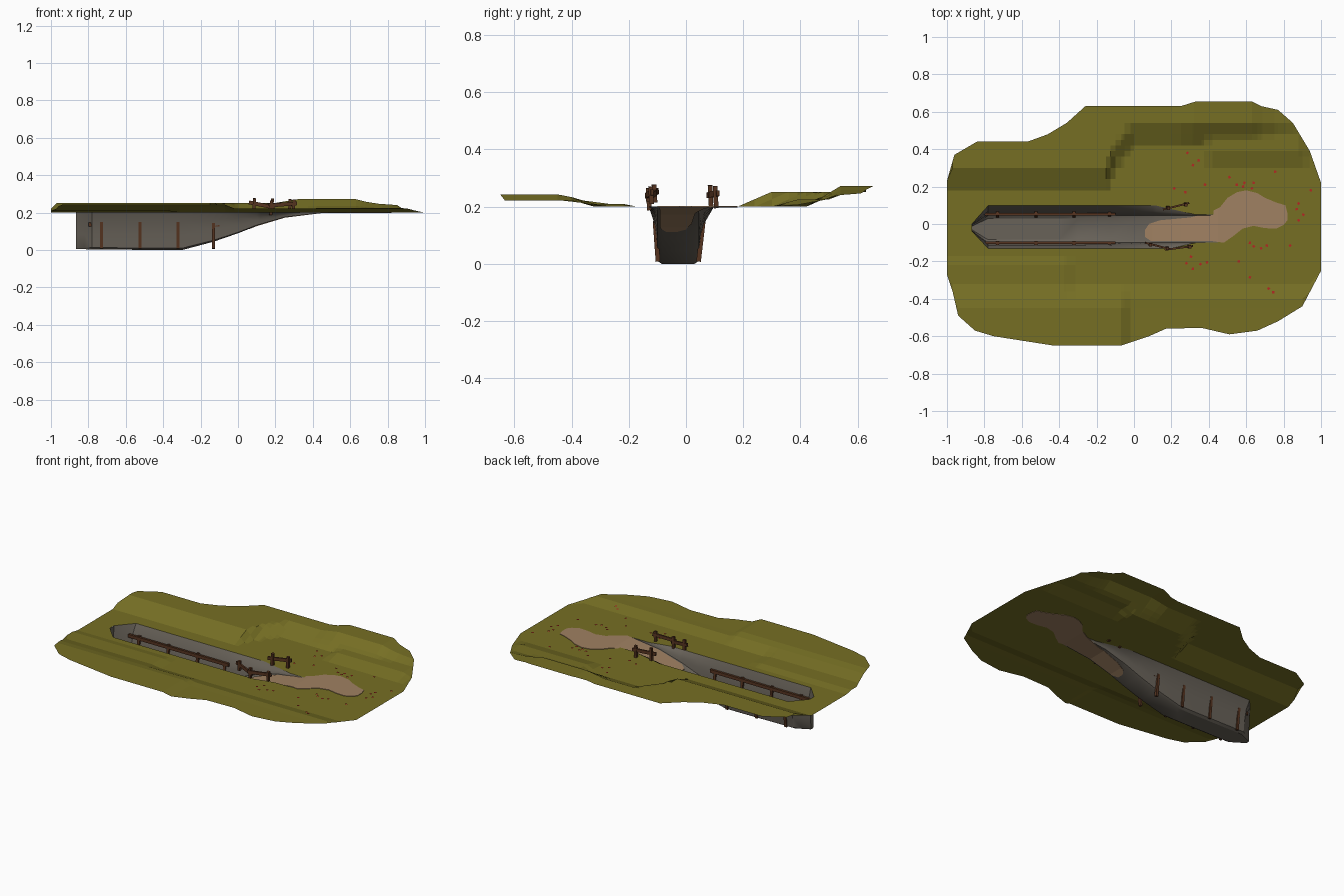
import bpy, bmesh, math
from mathutils import Vector

if "Cube" in bpy.data.objects:
    bpy.data.objects.remove(bpy.data.objects["Cube"])


def material(name, rgb):
    m = bpy.data.materials.new(name)
    m.diffuse_color = [(c / 255 / 12.92 if c < 11 else ((c / 255 + .055) / 1.055) ** 2.4) for c in rgb] + [1]
    m.use_nodes = True
    m.node_tree.nodes["Principled BSDF"].inputs["Base Color"].default_value = m.diffuse_color
    return m


GRASS = material("grass green", (118, 111, 36))
SAND = material("sandy dirt", (160, 129, 98))
STONE = material("grey earth", (104, 98, 89))
WOOD = material("dark wood", (86, 52, 32))
RED = material("poppy red", (178, 42, 34))


def interp(pts, x):
    if x <= pts[0][0]:
        return pts[0][1]
    for (x0, y0), (x1, y1) in zip(pts, pts[1:]):
        if x <= x1:
            return y0 + (y1 - y0) * (x - x0) / (x1 - x0)
    return pts[-1][1]


def finish(name, bm, mat, merge=True):
    if merge:
        bmesh.ops.remove_doubles(bm, verts=bm.verts, dist=1e-5)
    me = bpy.data.meshes.new(name)
    bm.to_mesh(me)
    bm.free()
    me.materials.append(mat)
    ob = bpy.data.objects.new(name, me)
    bpy.context.collection.objects.link(ob)
    return ob


def skin(bm, rows, closed=False):
    """Bridge rows of points with quads, dropping collapsed corners."""
    cache = {}

    def vert(p):
        key = tuple(round(c, 5) for c in p)
        if key not in cache:
            cache[key] = bm.verts.new(p)
        return cache[key]
    for a, b in zip(rows, rows[1:]):
        n = len(a)
        for i in range(n if closed else n - 1):
            j = (i + 1) % n
            vs = list(dict.fromkeys(vert(p) for p in (a[i], b[i], b[j], a[j])))
            if len(vs) > 2 and not bm.faces.get(vs):
                bm.faces.new(vs)
    return vert


# Ground outline (far and near edge), trench floor height and trench rim
FAR = [(-1, .23), (-.96, .37), (-.84, .44), (-.57, .44), (-.46, .48), (-.36, .54), (-.26, .63), (.25, .63),
       (.33, .655), (.63, .655), (.68, .63), (.77, .61), (.85, .54), (.94, .39), (1, .22)]
NEAR = [(-1, -.27), (-.97, -.36), (-.94, -.49), (-.85, -.57), (-.75, -.6), (-.43, -.65), (-.07, -.65), (.08, -.6),
        (.17, -.56), (.36, -.555), (.51, -.59), (.66, -.57), (.77, -.52), (.9, -.44), (1, -.25)]
FLOOR = [(-.86, .005), (-.4, 0), (-.3, 0), (-.13, .045), (0, .09), (.1, .13), (.25, .175), (.45, .2)]
TAPER = [(-.865, .18), (-.82, .62), (-.78, 1)]
RIM = {1: [(.12, .098), (.33, .05)], -1: [(.2, -.13), (.33, -.1)]}
BASE = {1: .045, -1: -.1}
X0, X1, MID, TOP = -.865, .45, -.02, .2


def rim(x, side):
    if x < X0 - 1e-6 or x > X1 + 1e-6:
        return MID
    return MID + (interp(RIM[side], x) - MID) * interp(TAPER, x)


def height(x, y):
    """Stepped banks on both sides of the path."""
    if y > 0:
        start = interp([(-.15, .18), (-.1, .30), (-.05, .36), (0, .42)], x)
        crest = interp([(.2, .252), (.32, .272), (.63, .272), (.72, .25), (.86, .24), (.94, .205), (1, .2)], x)
        z = interp([(start, TOP), (start + .12, crest)], y)
        ledge = interp([(.36, .2), (.42, .225), (.88, .225), (.96, .2)], x)
        return max(z, interp([(.3, TOP), (.39, ledge)], y))
    low = interp([(-.37, .21), (-.33, .2)], x)
    high = interp([(-.07, .243), (-.02, .222)], x)
    return interp([(-.45, high), (-.40, (high + .23) / 2 - .003), (-.32, low), (-.22, low), (-.17, TOP)], y)


# Ground sheet, with the trench left open
xs = {round(-1 + .0625 * i, 4) for i in range(33)}
xs |= {p[0] for p in FAR + NEAR + TAPER + RIM[1] + RIM[-1]} | {X1, X1 + .0005, X0 - .0005}
xs |= {-.15, -.1, -.05, -.07, -.02, .36, .42, .2, .32, .88}
xs = sorted(xs)
ys = [.1, .18, .24, .3, .36, .39, .42, .45, .48, .54, .6, .7]
bm = bmesh.new()
for side, edge, steps in ((1, FAR, ys), (-1, NEAR, [-.14, -.17, -.22, -.32, -.36, -.4, -.45, -.52, -.6, -.7])):
    rows = []
    for x in xs:
        r, e = rim(x, side), interp(edge, x)
        line = [r] + [min(max(y, r), e) if side > 0 else max(min(y, r), e) for y in steps]
        rows.append([(x, y, height(x, y)) for y in line])
    skin(bm, rows if side > 0 else [r[::-1] for r in rows])
finish("grassy_ground", bm, GRASS)

# Trench walls, floor and ramp
bm = bmesh.new()
rows = []
for x in sorted({p[0] for p in FLOOR[1:] + TAPER + RIM[1] + RIM[-1]} | {-.6, .39}):
    zf, s = interp(FLOOR, x), interp(TAPER, x)
    sec = {}
    for side in (1, -1):
        f, t = MID + (BASE[side] - MID) * s, rim(x, side)
        prof = [(0, f - side * .016 * s), (.05, f), (.4, f + (t - f) * .15), (.75, f + (t - f) * .45), (1, t)]
        sec[side] = [(x, y, zf + (TOP - zf) * k) for k, y in prof]
    rows.append(sec[-1][::-1] + sec[1])
vert = skin(bm, rows)
bm.faces.new([vert(p) for p in rows[0]])
ob = finish("trench", bm, STONE)
ob.data.shade_smooth()
ob.data.set_sharp_from_angle(angle=math.radians(30))

# Sandy path that climbs the ramp and spreads on the grass
SAND_FAR = [(.06, -.03), (.08, 0), (.14, .02), (.3, .035), (.4, .06), (.46, .09), (.5, .14), (.55, .17), (.6, .18),
            (.66, .165), (.7, .14), (.76, .115), (.81, .1), (.82, .06)]
SAND_NEAR = [(.06, -.07), (.09, -.09), (.42, -.092), (.48, -.1), (.53, -.065), (.58, -.025), (.64, -.01),
             (.7, -.022), (.76, -.025), (.8, -.005), (.82, .02)]
bm = bmesh.new()
rows = []
for x in sorted({p[0] for p in SAND_FAR + SAND_NEAR} | {.1, .2, .25, .35, .45}):
    a, b, z = interp(SAND_NEAR, x), interp(SAND_FAR, x), interp(FLOOR, x)
    rows.append([(x, a, z - .002), (x, b, z - .002), (x, b, z + .003), (x, a, z + .003)])
vert = skin(bm, rows, True)
for r in (rows[0], rows[-1]):
    bm.faces.new([vert(p) for p in r])
bmesh.ops.recalc_face_normals(bm, faces=bm.faces)
finish("sandy_path", bm, SAND)


def beam(bm, a, b, w, h):
    """Square bar from a to b."""
    a, b = Vector(a), Vector(b)
    d = (b - a).normalized()
    u = d.cross(Vector((0, 0, 1)) if abs(d.z) < .8 else Vector((1, 0, 0))).normalized() * w / 2
    v = d.cross(u).normalized() * h / 2
    ends = [[bm.verts.new(p + i * u + j * v) for i, j in ((1, 1), (-1, 1), (-1, -1), (1, -1))] for p in (a, b)]
    fs = [bm.faces.new(e) for e in ends]
    for i in range(4):
        j = (i + 1) % 4
        fs.append(bm.faces.new((ends[0][i], ends[0][j], ends[1][j], ends[1][i])))
    bmesh.ops.recalc_face_normals(bm, faces=fs)


# Timber supports along both trench walls
for name, foot, head, rail in (("near_wall_timber", -.098, -.108, -.101), ("far_wall_timber", .044, .060, .052)):
    bm = bmesh.new()
    for x in (-.73, -.525, -.32, -.13):
        beam(bm, (x, foot, .008), (x, head, .15 if x < -.2 else .145), .016, .016)
    beam(bm, (-.8, rail, .137), (-.1, rail, .137), .014, .02)
    finish(name, bm, WOOD, False)

# Crooked fences beside the ramp: post feet, then rail ends
FENCES = {
    "near_fence": ([(.085, -.108, .215, .277), (.175, -.128, .188, .265), (.295, -.12, .21, .27)],
                   [((.06, -.1, .255), (.195, -.135, .228)), ((.165, -.138, .238), (.315, -.118, .25))]),
    "far_fence": ([(.18, .088, .195, .275), (.275, .106, .195, .272)],
                  [((.155, .077, .24), (.295, .112, .247))]),
}
for name, (posts, rails) in FENCES.items():
    bm = bmesh.new()
    for x, y, z0, z1 in posts:
        beam(bm, (x, y, z0), (x + .004, y - .004, z1), .016, .016)
    for a, b in rails:
        beam(bm, a, b, .01, .02)
    finish(name, bm, WOOD, False)

# Small red flowers scattered round the path
SPOTS = [(.285, .38), (.345, .34), (.315, .315), (.215, .19), (.275, .17), (.38, .21), (.51, .25), (.55, .21),
         (.59, .22), (.583, .2), (.64, .22), (.63, .19), (.755, .28), (.945, .18), (.88, .11), (.87, .08),
         (.905, .05), (.88, .02), (.62, -.1), (.64, -.12), (.68, -.13), (.71, -.115), (.835, -.115), (.56, -.2),
         (.62, -.285), (.72, -.345), (.745, -.365), (.305, -.175), (.28, -.21), (.315, -.24), (.355, -.215),
         (.39, -.205)]
bm = bmesh.new()
for i, (x, y) in enumerate(SPOTS):
    z = height(x, y) + .004
    bm.faces.new([bm.verts.new((x + .009 * math.cos(i + k * math.pi / 2), y + .009 * math.sin(i + k * math.pi / 2), z))
                  for k in range(4)])
finish("red_flowers", bm, RED, False)
